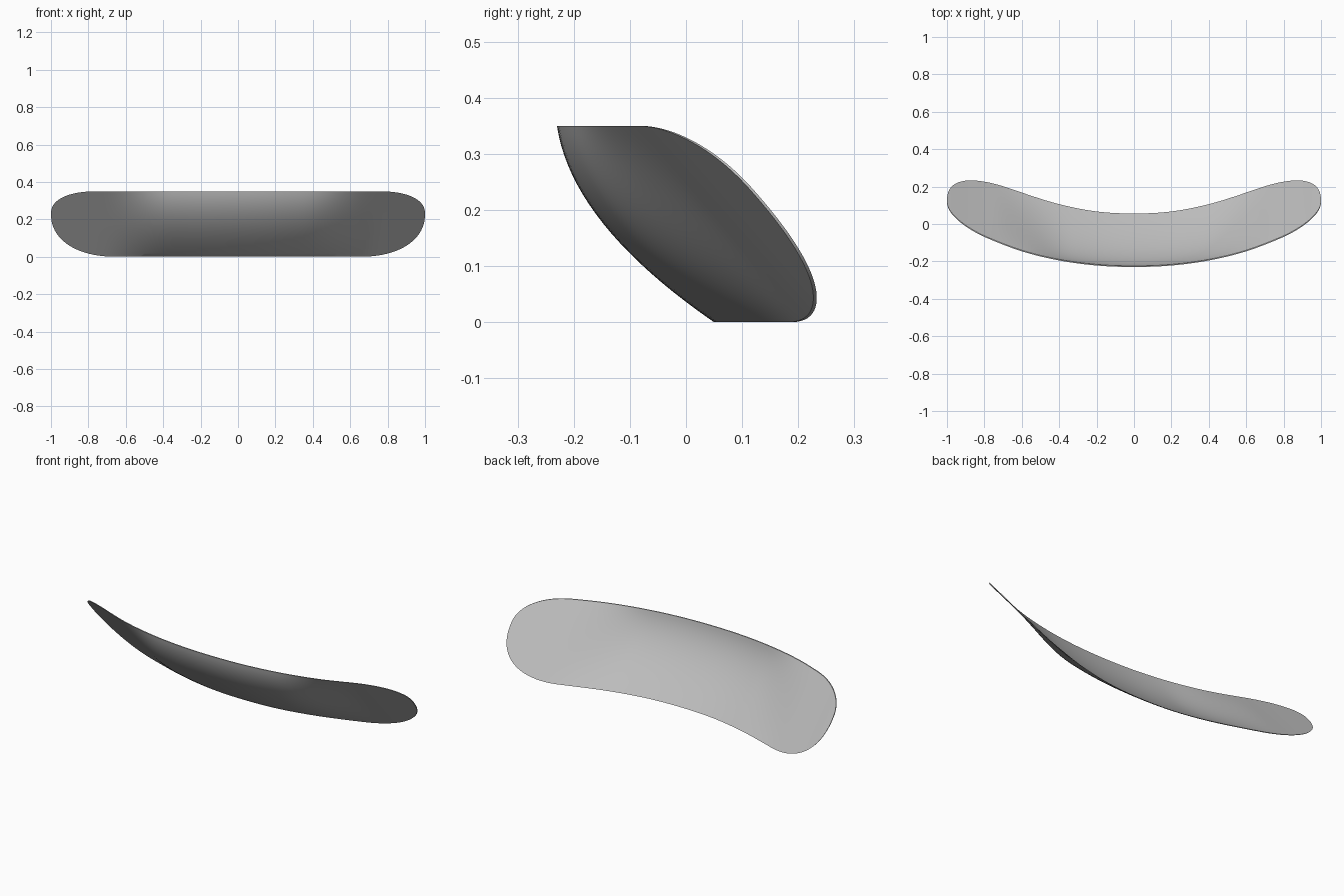
import bpy, bmesh, math

old = bpy.data.objects.get("Cube")
if old:
    bpy.data.objects.remove(old, do_unlink=True)

# Depth of the upper and lower edges at x = 0, 0.2 ... 1.0
TOP_Y = [-0.23, -0.222, -0.195, -0.146, -0.07, 0.015]
LOW_Y = [0.05, 0.061, 0.1, 0.162, 0.235, 0.32]
HEIGHT, TIP_Z, THICK = 0.35, 0.23, 0.006
COLS, ROWS = 96, 20


def spline(knots, x):
    """Smooth curve through evenly spaced knots, mirrored at zero."""
    f = abs(x) * (len(knots) - 1)
    i = min(int(f), len(knots) - 2)
    t = f - i
    p1, p2 = knots[i], knots[i + 1]
    p0 = knots[abs(i - 1)]
    p3 = knots[i + 2] if i + 2 < len(knots) else 2 * p2 - p1
    return p1 + t / 2 * (p2 - p0 + t * (2 * p0 - 5 * p1 + 4 * p2 - p3
                                        + t * (3 * (p1 - p2) + p3 - p0)))


def rounded(x, start, power):
    """Falls from 1 to 0 between start and the tip."""
    s = min(1, max(0, (abs(x) - start) / (1 - start)))
    return (1 - s ** power) ** (1 / power)


def surface(x, v):
    high = TIP_Z + (HEIGHT - TIP_Z) * rounded(x, 0.75, 2.3)
    low = TIP_Z * (1 - rounded(x, 0.65, 2.2))
    z = low + (high - low) * v
    t = z / HEIGHT
    # Middle is bowed forward, the ends flatten out
    f = min(1, max(0, (abs(x) - 0.35) / 0.4))
    bow = 0.228 * t * (1 - t) * (1 - f * f * (3 - 2 * f))
    y = spline(LOW_Y, x) * (1 - t) + spline(TOP_Y, x) * t - bow
    return x, y, z


# Curved sheet
bm = bmesh.new()
grid = [[bm.verts.new(surface(math.sin(math.pi * (c / COLS - 0.5)), r / ROWS))
         for r in range(ROWS + 1)] for c in range(COLS + 1)]
for a, b in zip(grid, grid[1:]):
    for r in range(ROWS):
        bm.faces.new((a[r], b[r], b[r + 1], a[r + 1]))
bmesh.ops.remove_doubles(bm, verts=bm.verts, dist=0.00005)

# Thin wall towards the back
back = bmesh.ops.extrude_face_region(bm, geom=bm.faces[:], use_keep_orig=True)
verts = [g for g in back["geom"] if isinstance(g, bmesh.types.BMVert)]
bmesh.ops.translate(bm, verts=verts, vec=(0, THICK, 0))
bmesh.ops.recalc_face_normals(bm, faces=bm.faces)

mesh = bpy.data.meshes.new("curved_panel")
bm.to_mesh(mesh)
bm.free()
panel = bpy.data.objects.new("curved_panel", mesh)
bpy.context.collection.objects.link(panel)

# Colour
grey = bpy.data.materials.new("light_grey")
grey.use_nodes = True
colour = (0.5, 0.5, 0.5, 1)
grey.diffuse_color = colour
grey.node_tree.nodes["Principled BSDF"].inputs["Base Color"].default_value = colour
mesh.materials.append(grey)

bpy.context.view_layer.objects.active = panel
panel.select_set(True)
bpy.ops.object.shade_smooth_by_angle(angle=math.radians(40))
